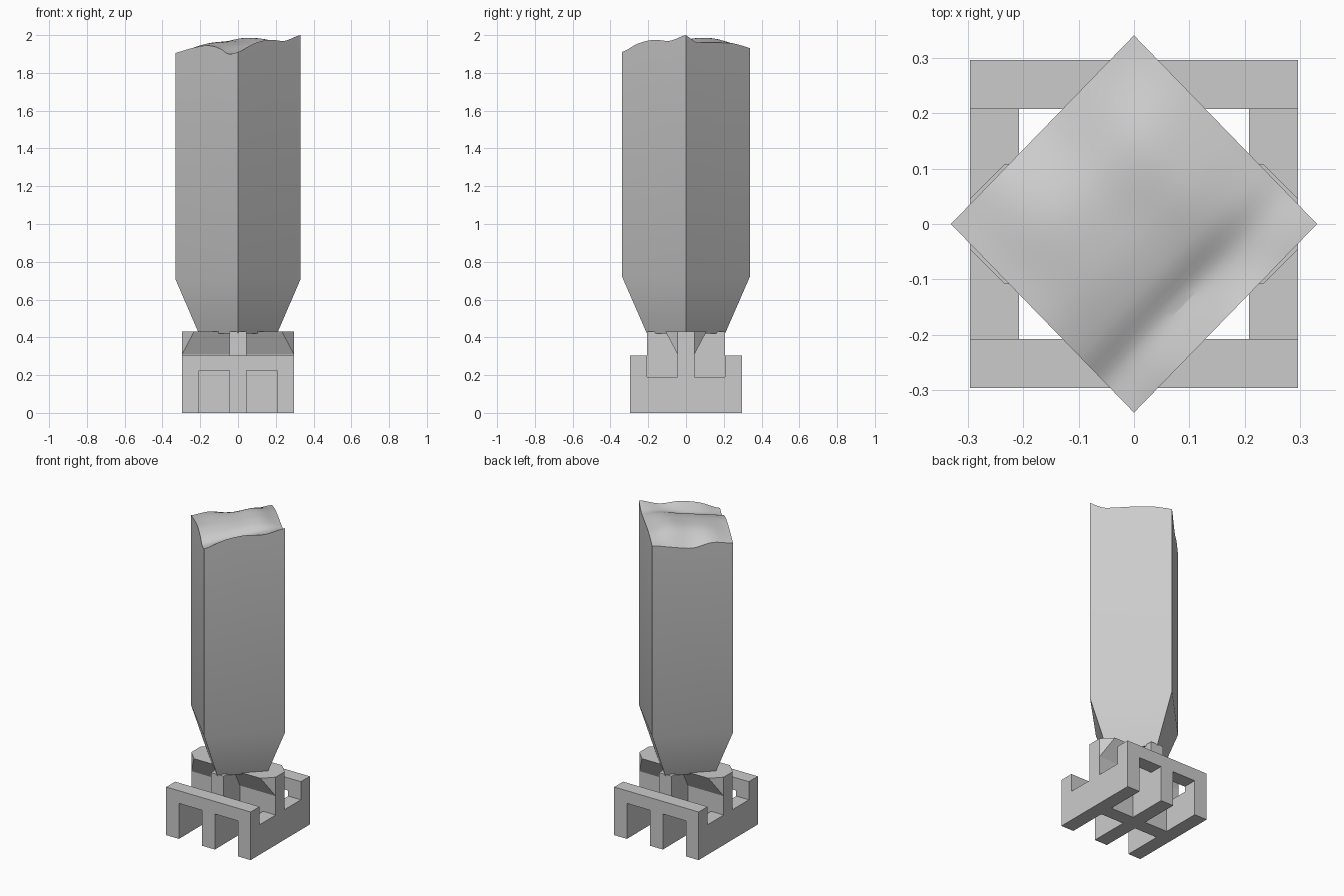
import bpy, bmesh
from itertools import product

cube = bpy.data.objects.get("Cube")
if cube:
    bpy.data.objects.remove(cube, do_unlink=True)

grey = bpy.data.materials.new("plain_grey")
grey.use_nodes = True
colour = (0.6, 0.6, 0.6, 1)
grey.diffuse_color = colour
grey.node_tree.nodes["Principled BSDF"].inputs["Base Color"].default_value = colour

OUT, INN, BAR = 0.296, 0.207, 0.045   # outer half width, inner half width, rib half width
RIM, TOP = 0.305, 0.43                # frame height, rib height


def finish(bm, name):
    bmesh.ops.recalc_face_normals(bm, faces=bm.faces[:])
    mesh = bpy.data.meshes.new(name)
    bm.to_mesh(mesh)
    bm.free()
    mesh.materials.append(grey)
    obj = bpy.data.objects.new(name, mesh)
    bpy.context.collection.objects.link(obj)
    return obj


def box(name, xs, ys, zs):
    bm = bmesh.new()
    bmesh.ops.create_cube(bm, size=1)
    for v in bm.verts:
        v.co = [r[0] if c < 0 else r[1] for c, r in zip(v.co, (xs, ys, zs))]
    return finish(bm, name)


def span(a, b, side):
    return tuple(sorted((a * side, b * side)))


# Square frame: low side rails, corner posts and raised end bars
for s, label in ((1, "left"), (-1, "right")):
    box(label + "_rail", span(INN, OUT, s), (-INN, INN), (0, 0.19))
for t, end in ((-1, "front"), (1, "back")):
    box(end + "_bar", (-OUT, OUT), span(INN, OUT, t), (0.225, RIM))
    box(end + "_middle_leg", (-BAR, BAR), span(INN, OUT, t), (0, 0.225))
    for s, label in ((1, "left"), (-1, "right")):
        box(end + "_" + label + "_post", span(INN, OUT, s), span(INN, OUT, t), (0, 0.225))

# Crossed upright ribs inside the frame
box("cross_rib", (-OUT, OUT), (-BAR, BAR), (0, TOP))
box("long_rib", (-BAR, BAR), (-INN, INN), (0, TOP))

# Flared cap on the cross rib, with chamfered ends
bm = bmesh.new()
for s, t in product((-1, 1), repeat=2):
    for x, y, z in ((OUT, BAR, 0.31), (OUT, BAR, TOP), (0.233, 0.108, TOP)):
        bm.verts.new((s * x, t * y, z))
bmesh.ops.convex_hull(bm, input=bm.verts[:])
finish(bm, "flared_cap")

# Broken top of the tower: rows run left to front, from the left corner to the back
HEIGHTS = ((1.905, 1.93, 1.945, 1.93, 1.90, 1.91),
           (1.92, 1.955, 1.96, 1.945, 1.92, 1.955),
           (1.895, 1.96, 1.97, 1.96, 1.935, 1.975),
           (1.91, 1.975, 1.985, 1.975, 1.955, 1.97),
           (1.93, 1.955, 1.96, 1.96, 1.965, 2.0))
COLUMNS = (0, 0.25, 0.5, 0.7, 0.85, 1)
STEP = 5


def smooth_line(values):
    """Catmull-Rom refinement of a row of numbers."""
    out, last = [], len(values) - 1
    for i in range(last):
        a, b, c, d = (values[min(max(k, 0), last)] for k in range(i - 1, i + 3))
        for j in range(STEP):
            t = j / STEP
            out.append(b + t * (c - a + t * (2 * a - 5 * b + 4 * c - d
                       + t * (3 * b - a - 3 * c + d))) / 2)
    return out + [values[-1]]


rows = [smooth_line(r) for r in HEIGHTS]
cols = [smooth_line(c) for c in zip(*rows)]
us = smooth_line(COLUMNS)
nu, nv = len(cols), len(cols[0])

# Diamond tower: tapered foot, straight shaft and wavy top
bm = bmesh.new()
grid = [[bm.verts.new((0.33 * (us[i] + j / (nv - 1) - 1),
                       0.34 * (j / (nv - 1) - us[i]), min(cols[i][j], 2.0)))
         for j in range(nv)] for i in range(nu)]
for i, j in product(range(nu - 1), range(nv - 1)):
    f = bm.faces.new((grid[i][j], grid[i + 1][j], grid[i + 1][j + 1], grid[i][j + 1]))
    f.smooth = True
edges = ([g[0] for g in grid], grid[-1],
         [g[-1] for g in reversed(grid)], grid[0][::-1])
corners = ((-1, 0), (0, -1), (1, 0), (0, 1))
foot = [bm.verts.new((0.207 * x, 0.207 * y, 0.42)) for x, y in corners]
shoulder = [bm.verts.new((0.33 * x, 0.34 * y, 0.705 if x else 0.725)) for x, y in corners]
for k, rim in enumerate(edges):
    n = (k + 1) % 4
    bm.faces.new([shoulder[k], shoulder[n]] + rim[::-1])
    bm.faces.new((foot[k], foot[n], shoulder[n], shoulder[k]))
bm.faces.new(foot)
tower = finish(bm, "tower")

# Keep the wavy top smooth and the tower edges crisp
bpy.ops.object.select_all(action="DESELECT")
tower.select_set(True)
bpy.context.view_layer.objects.active = tower
bpy.ops.object.shade_smooth_by_angle(angle=0.35)
